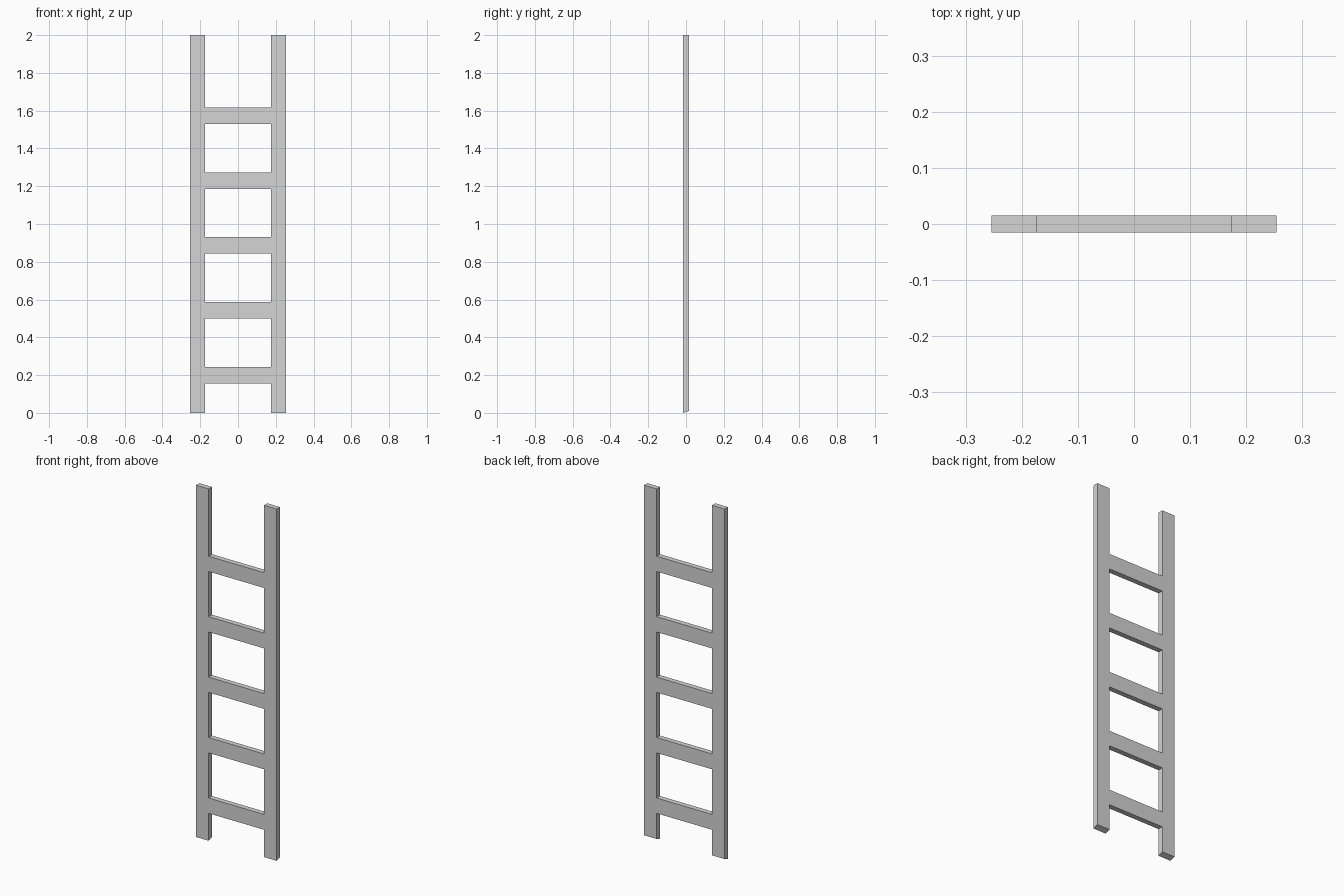
import bpy
import bmesh

if "Cube" in bpy.data.objects:
    bpy.data.objects.remove(bpy.data.objects["Cube"], do_unlink=True)

OUTER, INNER = 0.254, 0.174     # half widths of the ladder
DEPTH = 0.03
HEIGHT = 2.0
RUNG_COUNT, RUNG_HEIGHT = 5, 0.087
FIRST_RUNG, RUNG_STEP = 0.199, 0.3437
FOOT_SLANT = 0.01

grey = bpy.data.materials.new("light_grey")
grey.use_nodes = True
colour = (0.66, 0.66, 0.66, 1)
grey.diffuse_color = colour
grey.node_tree.nodes["Principled BSDF"].inputs["Base Color"].default_value = colour


def box(name, x0, x1, z0, z1, slant=0.0):
    """Flat-sided board; slant raises the back edge of its lower end."""
    bm = bmesh.new()
    bmesh.ops.create_cube(bm, size=1)
    for v in bm.verts:
        low, back = v.co.z < 0, v.co.y > 0
        v.co.x = x0 if v.co.x < 0 else x1
        v.co.y *= DEPTH
        v.co.z = z0 if low else z1
        if low and back:
            v.co.z += slant
    mesh = bpy.data.meshes.new(name)
    bm.to_mesh(mesh)
    bm.free()
    mesh.materials.append(grey)
    obj = bpy.data.objects.new(name, mesh)
    bpy.context.collection.objects.link(obj)


# Side rails, with slightly slanted feet
box("right_rail", -OUTER, -INNER, 0, HEIGHT, FOOT_SLANT)
box("left_rail", INNER, OUTER, 0, HEIGHT, FOOT_SLANT)

# Flat rungs, flush with the rails
for i in range(RUNG_COUNT):
    z = FIRST_RUNG + i * RUNG_STEP
    box(f"rung_{i + 1}", -INNER, INNER, z - RUNG_HEIGHT / 2, z + RUNG_HEIGHT / 2)
